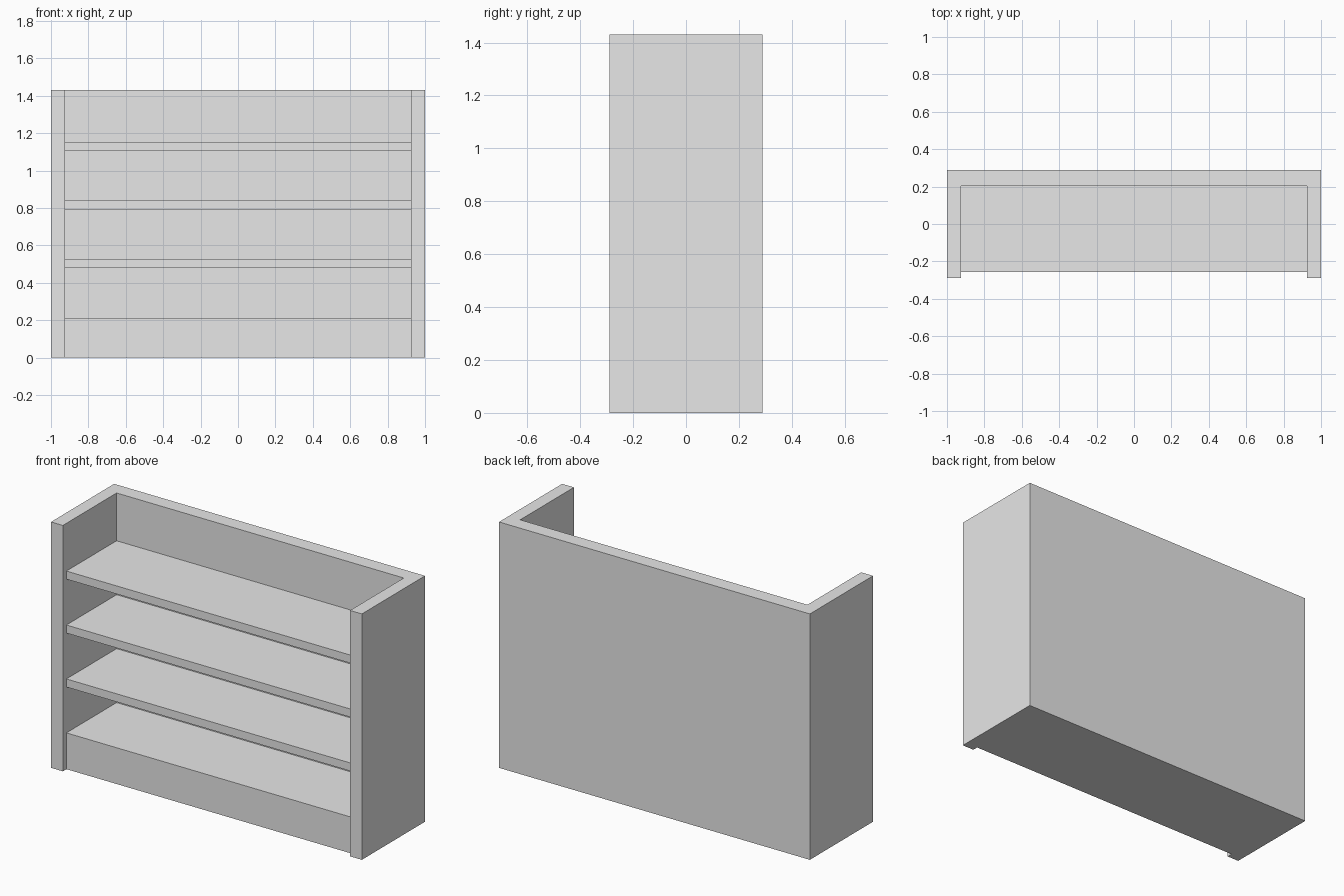
import bpy
import bmesh

cube = bpy.data.objects.get("Cube")
if cube:
    bpy.data.objects.remove(cube, do_unlink=True)

# Overall sizes
HALF_WIDTH, HALF_DEPTH, HEIGHT = 1.0, 0.29, 1.43
INNER_X = 0.924          # inside face of the side panels
BACK_Y = 0.204           # inside face of the back panel
SHELF_FRONT = -0.257     # shelves sit slightly behind the side panels
BASE_TOP, PITCH, SHELF_THICKNESS = 0.211, 0.3137, 0.047

# Single flat colour
grey = bpy.data.materials.new("light_grey")
grey.use_nodes = True
grey.diffuse_color = (0.8, 0.8, 0.8, 1)
grey.node_tree.nodes["Principled BSDF"].inputs["Base Color"].default_value = (0.8, 0.8, 0.8, 1)


def prism(name, outline, bottom, top):
    """Extrude a plan outline from bottom to top."""
    bm = bmesh.new()
    face = bm.faces.new([bm.verts.new((x, y, bottom)) for x, y in outline])
    extruded = bmesh.ops.extrude_face_region(bm, geom=[face])["geom"]
    verts = [v for v in extruded if isinstance(v, bmesh.types.BMVert)]
    bmesh.ops.translate(bm, verts=verts, vec=(0, 0, top - bottom))
    bmesh.ops.recalc_face_normals(bm, faces=bm.faces)
    mesh = bpy.data.meshes.new(name)
    bm.to_mesh(mesh)
    bm.free()
    mesh.materials.append(grey)
    obj = bpy.data.objects.new(name, mesh)
    bpy.context.collection.objects.link(obj)
    return obj


# U-shaped carcass: both side panels and the back in one piece
right_half = [(-INNER_X, BACK_Y), (-INNER_X, -HALF_DEPTH),
              (-HALF_WIDTH, -HALF_DEPTH), (-HALF_WIDTH, HALF_DEPTH)]
left_half = [(-x, y) for x, y in reversed(right_half)]
prism("carcass", right_half + left_half, 0, HEIGHT)

# Solid base and three shelves fitted between the sides
inside = [(-INNER_X, SHELF_FRONT), (INNER_X, SHELF_FRONT),
          (INNER_X, BACK_Y), (-INNER_X, BACK_Y)]
prism("base_plinth", inside, 0, BASE_TOP)
for i, name in enumerate(("lower_shelf", "middle_shelf", "upper_shelf"), 1):
    top = BASE_TOP + i * PITCH
    prism(name, inside, top - SHELF_THICKNESS, top)
